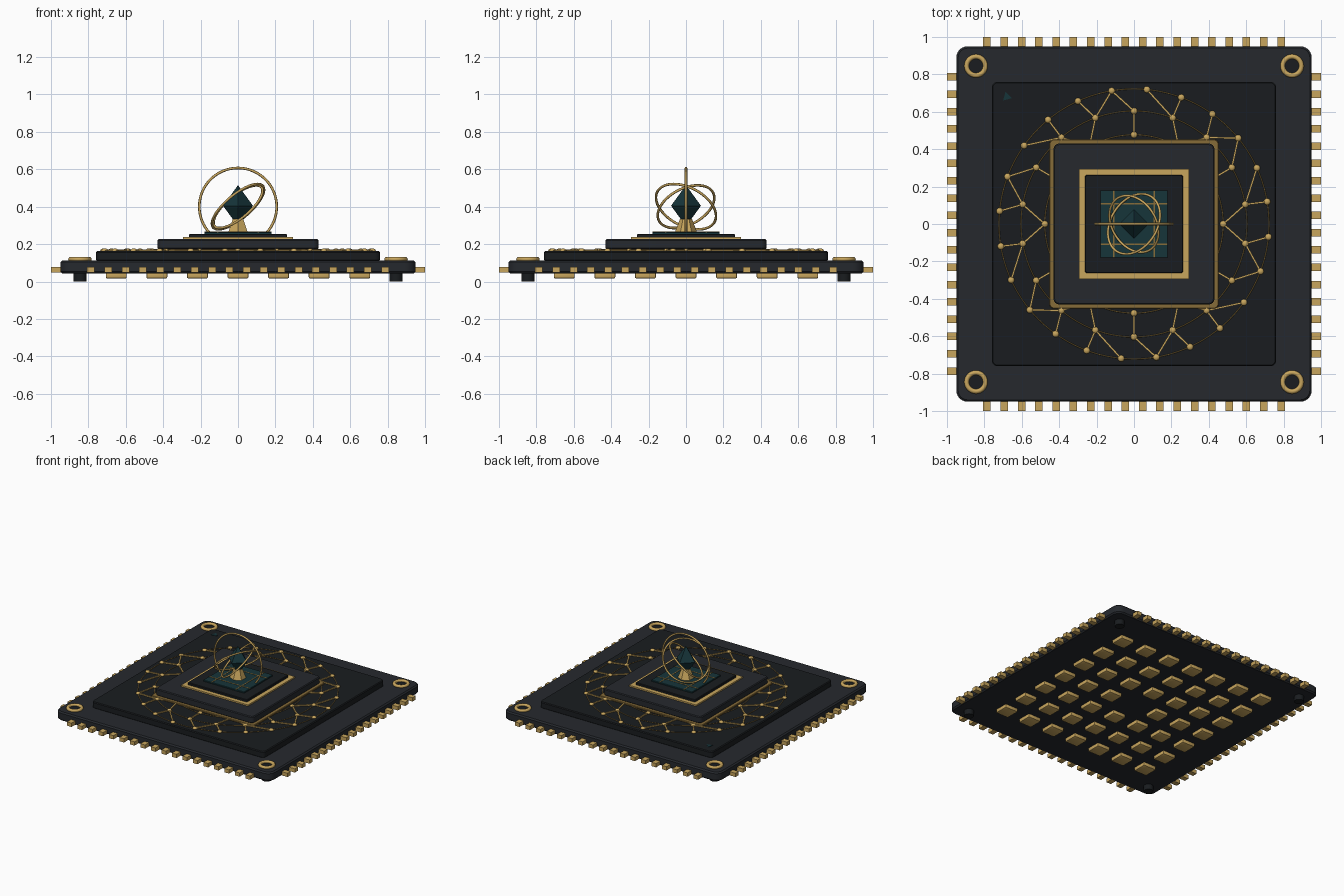
import bpy, bmesh, math
from mathutils import Vector

if "Cube" in bpy.data.objects:
    bpy.data.objects.remove(bpy.data.objects["Cube"])


def material(name, r, g, b):
    m = bpy.data.materials.new(name)
    m.diffuse_color = (r, g, b, 1)
    m.use_nodes = True
    m.node_tree.nodes["Principled BSDF"].inputs["Base Color"].default_value = m.diffuse_color
    return m


GOLD = material("gold", 0.58, 0.38, 0.11)
OLD_GOLD = material("dark_gold", 0.24, 0.15, 0.04)
BOARD = material("board_grey", 0.019, 0.022, 0.027)
BLACK = material("substrate_black", 0.010, 0.012, 0.014)
TEAL = material("teal", 0.008, 0.035, 0.042)


def finish(bm, name, mat, smooth=True):
    bmesh.ops.recalc_face_normals(bm, faces=bm.faces)
    mesh = bpy.data.meshes.new(name)
    bm.to_mesh(mesh)
    bm.free()
    obj = bpy.data.objects.new(name, mesh)
    bpy.context.collection.objects.link(obj)
    mesh.materials.append(mat)
    if smooth:
        bpy.ops.object.select_all(action='DESELECT')
        obj.select_set(True)
        bpy.context.view_layer.objects.active = obj
        bpy.ops.object.shade_smooth_by_angle(angle=math.radians(35))
    return obj


def rounded(half, r, n=6):
    """Outline of a rounded square."""
    pts = []
    for q in range(4):
        a0 = q * math.pi / 2
        sx, sy = [(1, 1), (-1, 1), (-1, -1), (1, -1)][q]
        for i in range(n + 1):
            a = a0 + i / n * math.pi / 2
            pts.append((sx * (half - r) + r * math.cos(a), sy * (half - r) + r * math.sin(a)))
    return pts


def plate(name, half, z0, z1, r, mat, bevel=0.006):
    """Rounded square slab with softened rims."""
    bm = bmesh.new()
    levels = [(bevel, z0), (0, z0 + bevel), (0, z1 - bevel), (bevel, z1)]
    rings = [[bm.verts.new((x, y, z)) for x, y in rounded(half - d, r - d)] for d, z in levels]
    n = len(rings[0])
    for a, b in zip(rings, rings[1:]):
        for i in range(n):
            bm.faces.new((a[i], a[(i + 1) % n], b[(i + 1) % n], b[i]))
    bm.faces.new(rings[0])
    bm.faces.new(rings[-1])
    return finish(bm, name, mat)


def add_box(bm, c, size, angle=0, bevel=0):
    """Box added to an existing mesh, turned about z."""
    part = bmesh.new()
    bmesh.ops.create_cube(part, size=1)
    bmesh.ops.scale(part, vec=size, verts=part.verts)
    if bevel:
        bmesh.ops.bevel(part, geom=part.edges[:], offset=bevel, segments=2, affect='EDGES', profile=0.5)
    ca, sa = math.cos(angle), math.sin(angle)
    vm = {v: bm.verts.new((c[0] + v.co.x * ca - v.co.y * sa,
                           c[1] + v.co.x * sa + v.co.y * ca, c[2] + v.co.z)) for v in part.verts}
    for f in part.faces:
        bm.faces.new([vm[v] for v in f.verts])
    part.free()


def frame(name, outer, inner, z0, z1, mat):
    """Square frame from four bars."""
    bm = bmesh.new()
    w, m = outer - inner, (outer + inner) / 2
    for s in (-1, 1):
        add_box(bm, (0, s * m, (z0 + z1) / 2), (2 * outer, w, z1 - z0))
        add_box(bm, (s * m, 0, (z0 + z1) / 2), (w, 2 * inner, z1 - z0))
    return finish(bm, name, mat, False)


def ring(name, radius, tube, mat, loc, normal=(0, 0, 1), seg=64, sides=8):
    bpy.ops.mesh.primitive_torus_add(major_radius=radius, minor_radius=tube, major_segments=seg,
                                     minor_segments=sides, location=loc,
                                     rotation=Vector(normal).to_track_quat('Z', 'Y').to_euler())
    obj = bpy.context.object
    obj.name = name
    obj.data.materials.append(mat)
    bpy.ops.object.shade_smooth()
    return obj


def cone(name, r1, r2, z0, z1, mat, sides, xy=(0, 0), turn=0):
    bpy.ops.mesh.primitive_cone_add(vertices=sides, radius1=r1, radius2=r2, depth=z1 - z0,
                                    location=(xy[0], xy[1], (z0 + z1) / 2), rotation=(0, 0, turn))
    obj = bpy.context.object
    obj.name = name
    obj.data.materials.append(mat)
    bpy.ops.object.shade_smooth_by_angle(angle=math.radians(35))
    return obj


# Stacked package layers
plate("base_board", 0.95, 0.043, 0.113, 0.06, BOARD, 0.01)
plate("substrate", 0.76, 0.11, 0.162, 0.03, BLACK)
plate("lid_trim", 0.452, 0.16, 0.174, 0.025, OLD_GOLD, 0.003)
plate("lid", 0.43, 0.172, 0.226, 0.03, BOARD)
frame("lid_inlay", 0.295, 0.26, 0.224, 0.237, GOLD)
plate("die_mount", 0.262, 0.224, 0.255, 0.012, BLACK, 0.004)
plate("die", 0.18, 0.253, 0.265, 0.006, TEAL, 0.002)

# Fine lines on the die
bm = bmesh.new()
for s in (-1, 1):
    add_box(bm, (s * 0.107, 0, 0.265), (0.008, 0.36, 0.004))
    add_box(bm, (0, s * 0.107, 0.265), (0.36, 0.008, 0.004))
finish(bm, "die_lines", OLD_GOLD, False)

# Edge pins, 18 per side
bm = bmesh.new()
for i in range(18):
    t = (i - 8.5) * 0.0925
    for s in (-1, 1):
        add_box(bm, (t, s * 0.97, 0.062), (0.04, 0.06, 0.03))
        add_box(bm, (s * 0.97, t, 0.062), (0.06, 0.04, 0.03))
finish(bm, "edge_pins", GOLD, False)

# Underside contact pads
bm = bmesh.new()
for i in range(-3, 4):
    for j in range(-3, 4):
        if i or j:
            add_box(bm, (i * 0.217, j * 0.217, 0.033), (0.112, 0.112, 0.034), 0, 0.008)
finish(bm, "contact_pads", GOLD)

# Corner feet and mounting rings
for x in (-0.845, 0.845):
    for y in (-0.845, 0.845):
        cone("foot", 0.035, 0.035, 0.0, 0.117, BLACK, 24, (x, y))
        ring("mount_ring", 0.05, 0.013, GOLD, (x, y, 0.119), seg=32)

# Circuit network: three thin circles, nodes and links
layers = []
for name, r, count, start in (("outer", 0.722, 24, 9.5), ("middle", 0.604, 18, 10), ("inner", 0.477, 12, 0)):
    ring(name + "_trace", r, 0.003, OLD_GOLD, (0, 0, 0.163), seg=96, sides=6)
    angles = [math.radians(start + 360 * i / count) for i in range(count)]
    layers.append([Vector((r * math.cos(a), r * math.sin(a))) for a in angles])
outer, middle, inner = layers

bm = bmesh.new()
for p in outer + middle + inner:
    made = bmesh.ops.create_uvsphere(bm, u_segments=12, v_segments=8, radius=0.018)["verts"]
    for v in made:
        v.co = (v.co.x + p.x, v.co.y + p.y, v.co.z * 0.65 + 0.165)
finish(bm, "network_nodes", GOLD)

links = []
for i, p in enumerate(outer):
    links.append((p, middle[i * 3 // 4]))
    if i % 4 == 2:
        links.append((p, middle[(i * 3 // 4 + 1) % 18]))
for p in middle:
    links.append((p, min(inner, key=lambda q: (q - p).length)))
bm = bmesh.new()
for p, q in links:
    d, m = q - p, (p + q) / 2
    add_box(bm, (m.x, m.y, 0.166), (d.length, 0.01, 0.009), math.atan2(d.y, d.x))
finish(bm, "network_links", GOLD, False)

# Orientation marker
cone("corner_marker", 0.028, 0.028, 0.155, 0.165, TEAL, 3, (-0.68, 0.68), math.radians(15))

# Crystal on its pedestal
cone("pedestal", 0.06, 0.032, 0.262, 0.335, GOLD, 6)
cone("crystal_top", 0.08, 0, 0.405, 0.515, TEAL, 4)
cone("crystal_bottom", 0, 0.08, 0.295, 0.405, TEAL, 4)

# Orbit rings
ring("upright_orbit", 0.207, 0.007, GOLD, (0, 0, 0.40), (0, 1, 0))
ring("tilted_orbit_a", 0.173, 0.007, GOLD, (0, 0, 0.40), (-0.59, 0.37, 0.71))
ring("tilted_orbit_b", 0.163, 0.007, GOLD, (0, 0, 0.40), (-0.59, -0.37, 0.71))
